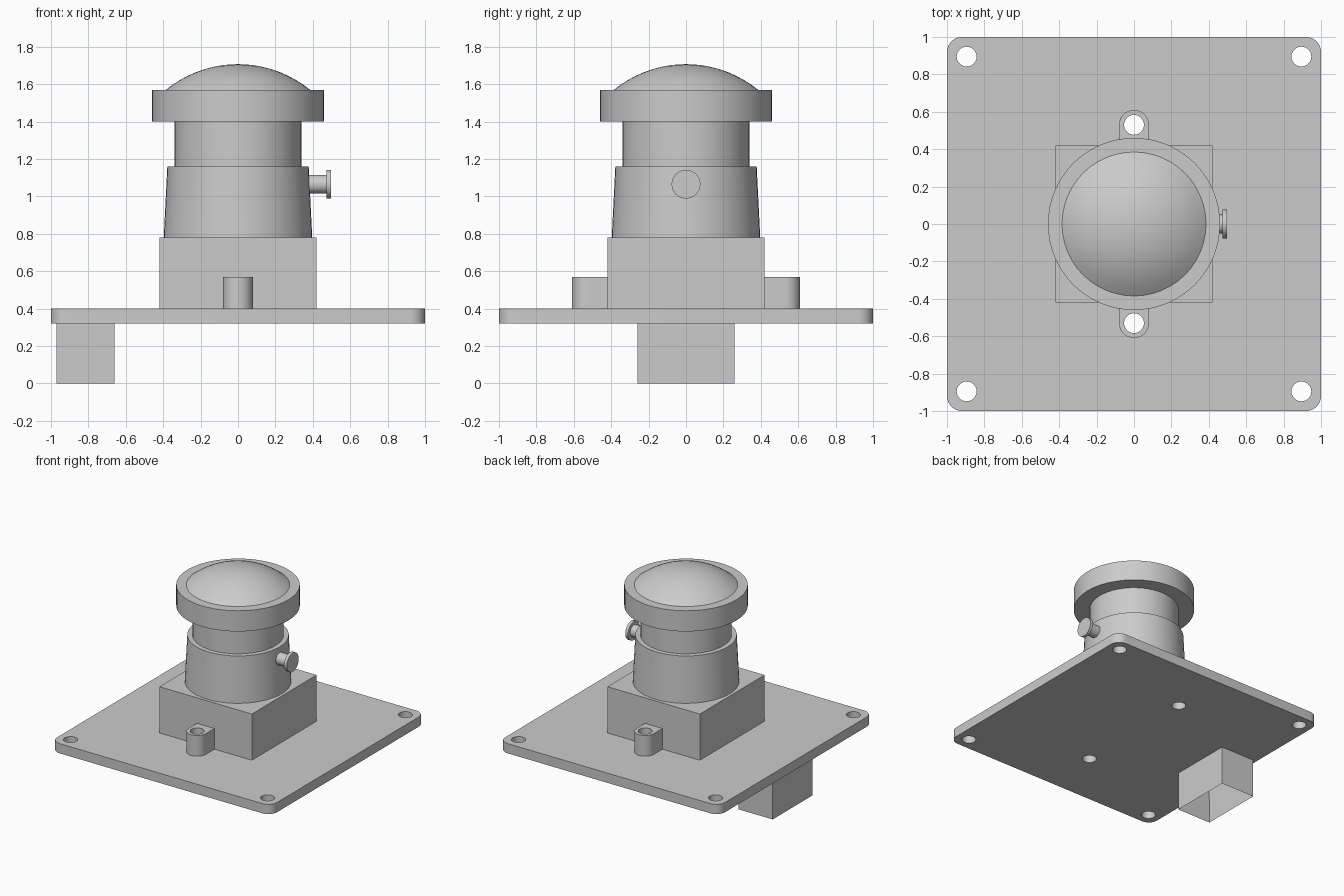
import bpy
import bmesh
from math import pi, sin, cos, sqrt
from mathutils import Matrix, Vector

cube = bpy.data.objects.get("Cube")
if cube:
    bpy.data.objects.remove(cube, do_unlink=True)

grey = bpy.data.materials.new("light grey")
grey.use_nodes = True
COLOUR = (0.6, 0.6, 0.6, 1)
grey.diffuse_color = COLOUR
grey.node_tree.nodes["Principled BSDF"].inputs["Base Color"].default_value = COLOUR


def finish(name, bm, smooth=True):
    """Turn a bmesh into a named, shaded object."""
    bmesh.ops.remove_doubles(bm, verts=bm.verts, dist=1e-4)
    bmesh.ops.recalc_face_normals(bm, faces=bm.faces)
    mesh = bpy.data.meshes.new(name)
    bm.to_mesh(mesh)
    bm.free()
    mesh.materials.append(grey)
    ob = bpy.data.objects.new(name, mesh)
    bpy.context.collection.objects.link(ob)
    if smooth:
        bpy.ops.object.select_all(action='DESELECT')
        ob.select_set(True)
        bpy.context.view_layer.objects.active = ob
        bpy.ops.object.shade_smooth_by_angle(angle=pi / 6)
    return ob


def box(name, x, y, z):
    bm = bmesh.new()
    centre = Vector([sum(r) / 2 for r in (x, y, z)])
    size = [r[1] - r[0] for r in (x, y, z)]
    bmesh.ops.create_cube(bm, size=1, matrix=Matrix.LocRotScale(centre, None, size))
    return bm if name is None else finish(name, bm, False)


def lathe(name, profile, steps=48, matrix=Matrix()):
    """Revolve (radius, height) points about the z axis."""
    bm = bmesh.new()
    verts = [bm.verts.new((r, 0, z)) for r, z in profile]
    edges = [bm.edges.new(pair) for pair in zip(verts, verts[1:])]
    bmesh.ops.spin(bm, geom=verts + edges, cent=(0, 0, 0), axis=(0, 0, 1),
                   angle=2 * pi, steps=steps)
    bmesh.ops.transform(bm, matrix=matrix, verts=bm.verts)
    return finish(name, bm)


def arc(cx, cy, r, start, end, n):
    return [(cx + r * cos(start + (end - start) * i / n),
             cy + r * sin(start + (end - start) * i / n)) for i in range(n + 1)]


def circle(cx, cy, r):
    return arc(cx, cy, r, 0, 2 * pi, 32)[:-1]


def slab(name, loops, z0, z1):
    """Extrude an outline with holes between two heights."""
    curve = bpy.data.curves.new(name, 'CURVE')
    curve.dimensions = '2D'
    curve.fill_mode = 'BOTH'
    curve.extrude = (z1 - z0) / 2
    for loop in loops:
        spline = curve.splines.new('POLY')
        spline.points.add(len(loop) - 1)
        for point, (x, y) in zip(spline.points, loop):
            point.co = (x, y, 0, 1)
        spline.use_cyclic_u = True
    temp = bpy.data.objects.new(name + "_outline", curve)
    bpy.context.collection.objects.link(temp)
    bpy.context.view_layer.update()
    mesh = temp.evaluated_get(bpy.context.evaluated_depsgraph_get()).to_mesh()
    bm = bmesh.new()
    bm.from_mesh(mesh)
    bpy.data.objects.remove(temp, do_unlink=True)
    bmesh.ops.translate(bm, vec=(0, 0, (z0 + z1) / 2), verts=bm.verts)
    return finish(name, bm)


# Circuit board with rounded corners, corner holes and lug holes
R, HOLE, LUG_Y = 0.08, 0.053, 0.53
outline = []
for i, (sx, sy) in enumerate([(1, 1), (-1, 1), (-1, -1), (1, -1)]):
    outline += arc(sx * (1 - R), sy * (1 - R), R, i * pi / 2, (i + 1) * pi / 2, 8)
holes = [circle(sx * 0.895, sy * 0.895, HOLE) for sx in (-1, 1) for sy in (-1, 1)]
holes += [circle(0, s * LUG_Y, HOLE) for s in (-1, 1)]
slab("circuit_board", [outline] + holes, 0.32, 0.40)

# Square mount with a screw lug at front and back
box("mount_base", (-0.42, 0.42), (-0.42, 0.42), (0.40, 0.78))
for name, s in (("front_lug", -1), ("back_lug", 1)):
    lug = [(0.08, s * 0.42)] + arc(0, s * LUG_Y, 0.08, 0, s * pi, 16) + [(-0.08, s * 0.42)]
    slab(name, [lug, circle(0, s * LUG_Y, HOLE)], 0.40, 0.57)

# Lens holder, barrel and cap
lathe("lens_holder", [(0, 0.78), (0.397, 0.78), (0.378, 1.16), (0, 1.16)])
lathe("lens_barrel", [(0, 1.16), (0.34, 1.16), (0.34, 1.40), (0, 1.40)])
lathe("lens_cap", [(0, 1.40), (0.46, 1.40), (0.46, 1.57), (0, 1.57)], 64)

# Domed glass as a shallow sphere segment
BASE, RISE = 0.385, 0.137
radius = (BASE ** 2 + RISE ** 2) / (2 * RISE)
dome = [(BASE * i / 10, 1.57 + RISE - radius + sqrt(radius ** 2 - (BASE * i / 10) ** 2))
        for i in range(11)]
lathe("lens_glass", dome)

# Focus locking screw on the left side
lathe("locking_screw",
      [(0, 0.36), (0.05, 0.36), (0.05, 0.473), (0.077, 0.473), (0.077, 0.498), (0, 0.498)],
      32, Matrix.Translation((0, 0, 1.065)) @ Matrix.Rotation(pi / 2, 4, 'Y'))

# Connector below the board, open at the bottom
bm = box(None, (-0.97, -0.66), (-0.26, 0.26), (0, 0.32))
bm.faces.ensure_lookup_table()
bottom = min(bm.faces, key=lambda f: f.calc_center_median().z)
bmesh.ops.inset_region(bm, faces=[bottom], thickness=0.02)
bmesh.ops.translate(bm, vec=(0, 0, 0.3), verts=bottom.verts)
finish("connector", bm, False)
